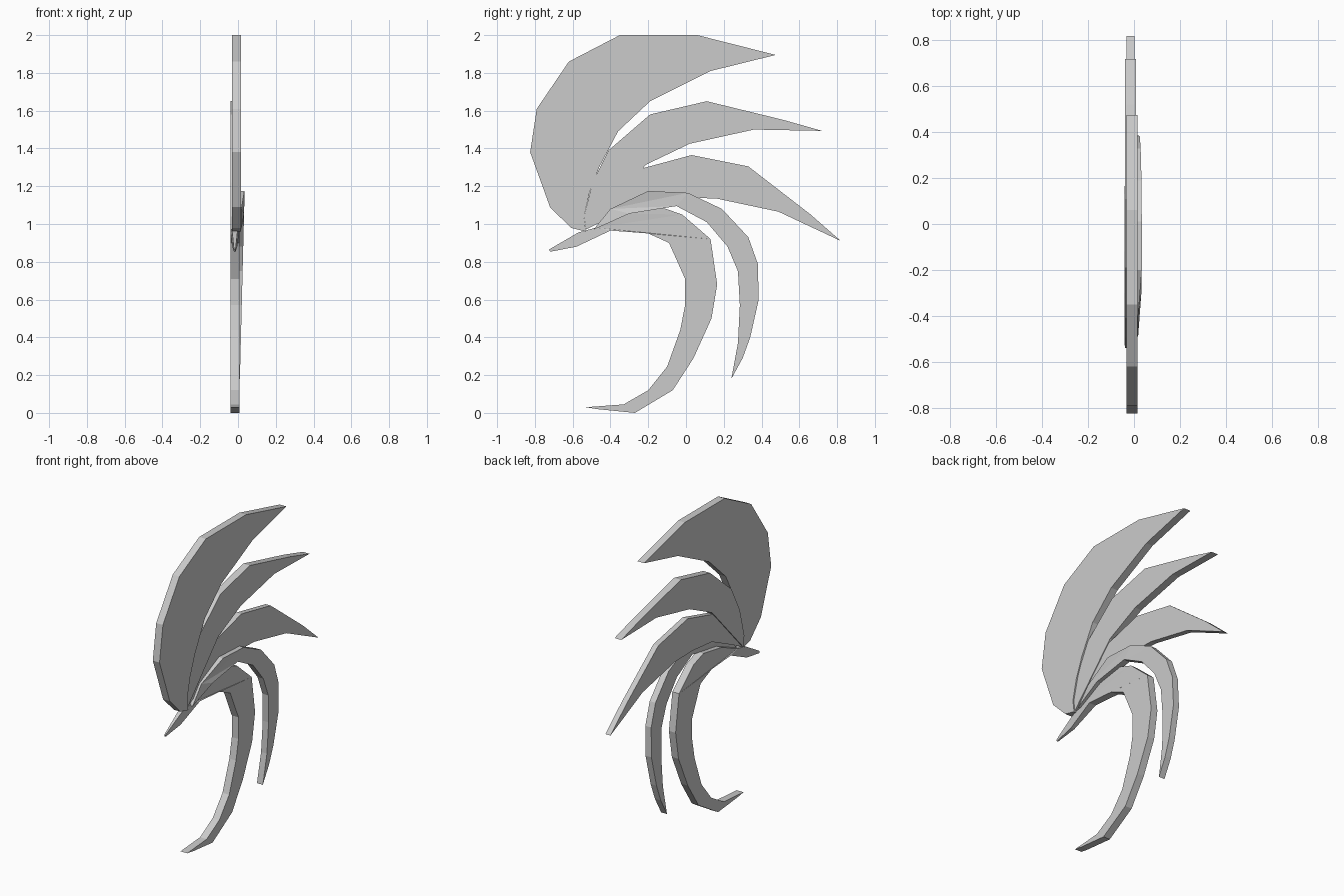
import bpy, bmesh
from mathutils import Vector
from mathutils.geometry import tessellate_polygon


def blade(name, upper, lower, sides):
    """Flat curved plate: outline runs out along upper edge and back along lower edge (y, z).
    sides(y, z) gives the left and right x of the plate."""
    outline = upper + lower
    n = len(outline)
    bm = bmesh.new()
    left = [bm.verts.new((sides(y, z)[0], y, z)) for y, z in outline]
    right = [bm.verts.new((sides(y, z)[1], y, z)) for y, z in outline]
    for tri in tessellate_polygon([[Vector((y, z, 0)) for y, z in outline]]):
        bm.faces.new([left[i] for i in tri])
        bm.faces.new([right[i] for i in tri])
    for i in range(n):
        j = (i + 1) % n
        bm.faces.new((left[i], left[j], right[j], right[i]))
    bmesh.ops.recalc_face_normals(bm, faces=bm.faces)
    mesh = bpy.data.meshes.new(name)
    bm.to_mesh(mesh)
    bm.free()
    obj = bpy.data.objects.new(name, mesh)
    bpy.context.collection.objects.link(obj)
    return obj


def thin_sides(y, z):
    # leans towards +x as it rises
    hi = 0.01 + 0.024 * min(1, max(0, (z - 0.18) / 0.95))
    if y < -0.35:
        hi = 0.018
    return hi - 0.042, hi


def tail_sides(y, z):
    # thins to a point at the short rear tail, full thickness elsewhere
    half = 0.024
    if z > 0.8 and y < -0.4:
        half = 0.004 + 0.02 * max(0, y + 0.72) / 0.32
    return -0.017 - half, -0.017 + half


# Broad top crest
blade("top_crest",
      [(-0.53, 0.96), (-0.61, 0.98), (-0.72, 1.09), (-0.825, 1.38), (-0.79, 1.61),
       (-0.62, 1.86), (-0.35, 2.0), (0.06, 2.0), (0.475, 1.895)],
      [(0.13, 1.81), (-0.19, 1.65), (-0.36, 1.49), (-0.46, 1.30), (-0.51, 1.17), (-0.54, 1.04)],
      lambda y, z: (-0.033, 0.015))

# Second feather
blade("second_feather",
      [(-0.53, 0.97), (-0.54, 1.04), (-0.495, 1.22), (-0.41, 1.39), (-0.19, 1.58),
       (0.11, 1.65), (0.52, 1.55), (0.72, 1.493)],
      [(0.36, 1.50), (0.02, 1.425), (-0.21, 1.315), (-0.40, 1.11)],
      lambda y, z: (-0.04, 0.008))

# Third feather
blade("third_feather",
      [(-0.53, 0.97), (-0.40, 1.11), (-0.23, 1.295), (0.03, 1.365), (0.33, 1.305),
       (0.66, 1.05), (0.82, 0.91)],
      [(0.49, 1.065), (0.16, 1.135), (-0.02, 1.14), (-0.22, 1.12), (-0.41, 1.03)],
      lambda y, z: (-0.033, 0.003))

# Thin drooping feather
blade("thin_feather",
      [(-0.49, 0.97), (-0.40, 1.08), (-0.20, 1.175), (0.01, 1.165), (0.19, 1.08),
       (0.33, 0.93), (0.38, 0.79), (0.385, 0.60), (0.34, 0.40), (0.30, 0.29), (0.24, 0.18)],
      [(0.275, 0.37), (0.285, 0.57), (0.275, 0.75), (0.22, 0.88), (0.11, 1.01),
       (-0.05, 1.095), (-0.30, 1.055)],
      thin_sides)

# Long lower plume with short rear tail
blade("lower_plume",
      [(-0.725, 0.865), (-0.57, 0.955), (-0.48, 0.98), (-0.30, 1.055), (-0.12, 1.085),
       (-0.02, 1.05), (0.13, 0.92), (0.165, 0.68), (0.135, 0.50), (0.04, 0.29),
       (-0.07, 0.12), (-0.27, 0.0), (-0.47, 0.02), (-0.53, 0.03)],
      [(-0.33, 0.045), (-0.20, 0.12), (-0.10, 0.245), (-0.03, 0.44), (-0.005, 0.57),
       (-0.005, 0.71), (-0.09, 0.90), (-0.20, 0.95), (-0.40, 0.965), (-0.58, 0.88),
       (-0.72, 0.853)],
      tail_sides)
